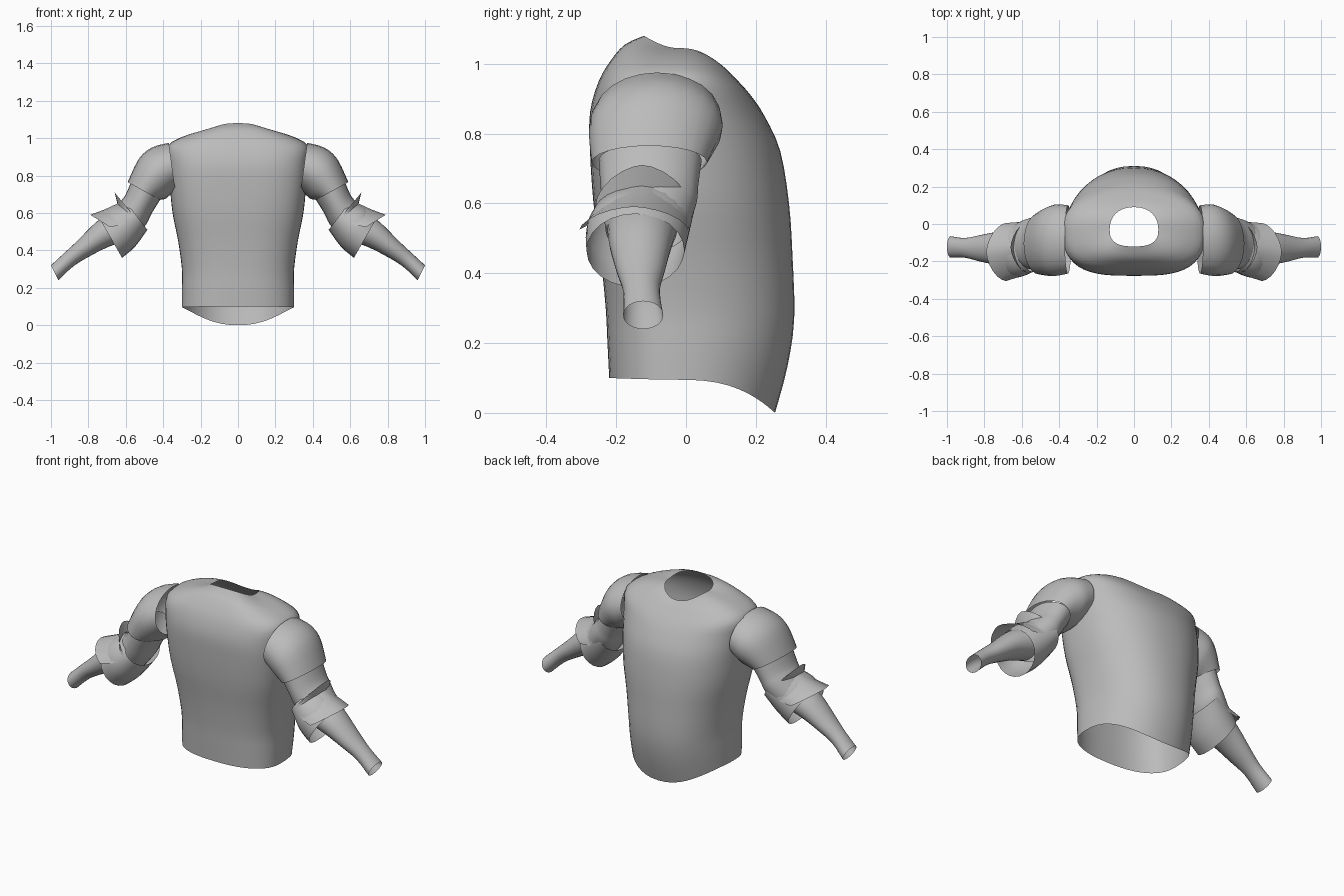
import bpy, bmesh
from math import sin, cos, pi, radians
from mathutils import Vector

if "Cube" in bpy.data.objects:
    bpy.data.objects.remove(bpy.data.objects["Cube"], do_unlink=True)

grey = bpy.data.materials.new("plain grey")
grey.use_nodes = True
colour = (0.5, 0.5, 0.5, 1)
grey.diffuse_color = colour
grey.node_tree.nodes["Principled BSDF"].inputs["Base Color"].default_value = colour


def power(v, e):
    return abs(v) ** e * (1 if v >= 0 else -1)


def refine(rows, steps):
    """Smoothly interpolate the rows of a loft."""
    out = []
    for i in range(len(rows) - 1):
        quad = [rows[max(i - 1, 0)], rows[i], rows[i + 1], rows[min(i + 2, len(rows) - 1)]]
        for k in range(steps):
            t = k / steps
            out.append([b + t * (c - a) / 2 + t * t * (a - 2.5 * b + 2 * c - d / 2)
                        + t ** 3 * (1.5 * (b - c) + (d - a) / 2) for a, b, c, d in zip(*quad)])
    return out + [rows[-1]]


def loft(name, rings, closed=True, mirror=False, sharp=40):
    """Skin a list of point rings into an open shell."""
    bm = bmesh.new()
    grid = [[bm.verts.new(p) for p in ring] for ring in rings]
    n = len(rings[0])
    for low, high in zip(grid, grid[1:]):
        for j in range(n if closed else n - 1):
            k = (j + 1) % n
            bm.faces.new((low[j], low[k], high[k], high[j]))
    bmesh.ops.recalc_face_normals(bm, faces=bm.faces)
    mesh = bpy.data.meshes.new(name)
    bm.to_mesh(mesh)
    bm.free()
    mesh.materials.append(grey)
    obj = bpy.data.objects.new(name, mesh)
    bpy.context.collection.objects.link(obj)
    if mirror:
        obj.modifiers.new("mirror", "MIRROR").use_mirror_merge = False
    bpy.ops.object.select_all(action="DESELECT")
    obj.select_set(True)
    bpy.context.view_layer.objects.active = obj
    bpy.ops.object.shade_smooth_by_angle(angle=radians(sharp))


def torso_ring(row, n=48):
    z_front, z_side, z_back, width, front, back, square = row
    mid = -0.03
    ring = []
    for i in range(n):
        a = 2 * pi * i / n
        c, s = cos(a), sin(a)
        e, reach, z_end, bend = (0.9, back, z_back, 2.5) if s > 0 else (square, front, z_front, 1.2)
        y = mid + abs(s) ** e * (reach - mid)
        ring.append(Vector((width * power(c, e), y, z_side + (z_end - z_side) * abs(s) ** bend)))
    return ring


def arm_ring(row, n=24, arc=2 * pi, e=1.0):
    """Ring through an upper point, a lower point and a front and back depth."""
    tx, tz, bx, bz, front, back = row
    mid = Vector(((tx + bx) / 2, (front + back) / 2, (tz + bz) / 2))
    up = Vector(((tx - bx) / 2, 0, (tz - bz) / 2))
    side = Vector((0, (back - front) / 2, 0))
    full = arc > 6
    angles = [arc * (i / n if full else i / (n - 1) - 0.5) for i in range(n)]
    return [mid + up * power(cos(a), e) + side * power(sin(a), e) for a in angles]


# Torso shell, open at neck and waist: front/side/back height, half width, depths, squareness
torso = [
    (0.10, 0.095, 0.00, 0.30, -0.22, 0.255, 0.82),
    (0.20, 0.20, 0.13, 0.30, -0.225, 0.29, 0.82),
    (0.30, 0.30, 0.27, 0.30, -0.23, 0.31, 0.8),
    (0.45, 0.45, 0.45, 0.32, -0.245, 0.305, 0.75),
    (0.60, 0.60, 0.60, 0.35, -0.265, 0.295, 0.7),
    (0.75, 0.75, 0.75, 0.365, -0.275, 0.27, 0.65),
    (0.86, 0.87, 0.85, 0.375, -0.275, 0.225, 0.65),
    (0.95, 0.96, 0.91, 0.375, -0.25, 0.185, 0.65),
    (1.01, 1.01, 0.955, 0.29, -0.215, 0.145, 0.65),
    (1.055, 1.035, 0.985, 0.20, -0.175, 0.115, 0.7),
    (1.08, 1.045, 1.0, 0.13, -0.12, 0.09, 0.75),
]
loft("torso", [torso_ring(r) for r in refine(torso, 3)], sharp=60)

# Arm parts: upper x, z, lower x, z, front and back depth
shoulder = [
    (0.37, 0.975, 0.335, 0.72, -0.265, 0.10),
    (0.46, 0.95, 0.37, 0.69, -0.277, 0.105),
    (0.53, 0.89, 0.39, 0.675, -0.277, 0.09),
    (0.59, 0.765, 0.42, 0.67, -0.27, 0.06),
]
sleeve = [
    (0.57, 0.77, 0.41, 0.68, -0.25, 0.045),
    (0.60, 0.70, 0.46, 0.60, -0.245, 0.035),
    (0.63, 0.66, 0.49, 0.54, -0.24, 0.03),
    (0.70, 0.58, 0.55, 0.46, -0.23, 0.0),
]
cuff = [
    (0.60, 0.66, 0.485, 0.51, -0.255, 0.025),
    (0.68, 0.63, 0.55, 0.42, -0.285, 0.01),
    (0.74, 0.57, 0.62, 0.36, -0.285, -0.005),
]
forearm = [
    (0.68, 0.60, 0.60, 0.45, -0.225, -0.025),
    (0.76, 0.55, 0.69, 0.42, -0.22, -0.04),
    (0.86, 0.45, 0.79, 0.37, -0.20, -0.06),
    (0.93, 0.385, 0.88, 0.315, -0.18, -0.075),
    (1.00, 0.32, 0.96, 0.24, -0.18, -0.065),
]
for name, rows in (("shoulder_caps", shoulder), ("upper_sleeves", sleeve),
                   ("elbow_cuffs", cuff), ("forearms", forearm)):
    loft(name, [arm_ring(r) for r in refine(rows, 3)], mirror=True)

# Flared guard on the outside of each elbow, its two lips fading into the cuff
guard = [
    (0.66, 0.71, 0.47, 0.48, -0.26, 0.01),
    (0.645, 0.65, 0.49, 0.49, -0.265, 0.01),
    (0.71, 0.62, 0.53, 0.45, -0.285, 0.01),
    (0.79, 0.59, 0.58, 0.46, -0.305, 0.005),
]
loft("elbow_guards", [arm_ring(r, 13, pi, 1.2) for r in guard], closed=False, mirror=True, sharp=30)
